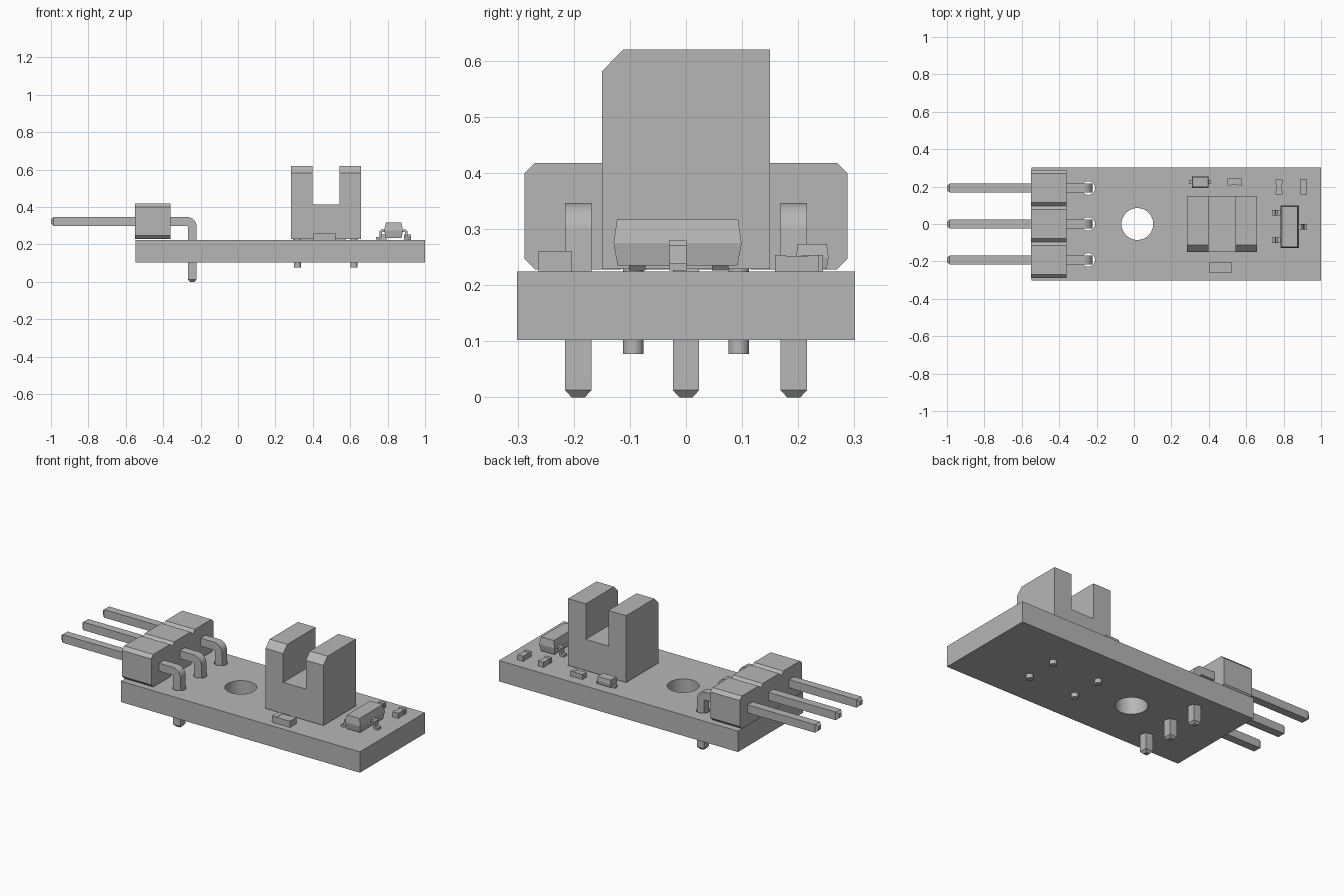
import bpy, bmesh, math
from mathutils import Vector

if "Cube" in bpy.data.objects:
    bpy.data.objects.remove(bpy.data.objects["Cube"], do_unlink=True)

grey = bpy.data.materials.new("plain grey")
grey.use_nodes = True
COLOUR = (0.47, 0.47, 0.47, 1)
grey.diffuse_color = COLOUR
grey.node_tree.nodes["Principled BSDF"].inputs["Base Color"].default_value = COLOUR


def finish(bm, name, smooth=False):
    bmesh.ops.recalc_face_normals(bm, faces=bm.faces)
    mesh = bpy.data.meshes.new(name)
    bm.to_mesh(mesh)
    bm.free()
    mesh.materials.append(grey)
    ob = bpy.data.objects.new(name, mesh)
    bpy.context.collection.objects.link(ob)
    if smooth:
        bpy.ops.object.select_all(action='DESELECT')
        bpy.context.view_layer.objects.active = ob
        ob.select_set(True)
        bpy.ops.object.shade_smooth_by_angle(angle=math.radians(30))
    return ob


def loft(name, rings, smooth=False):
    """Skin a row of equal rings and cap both ends."""
    bm = bmesh.new()
    rows = [[bm.verts.new(p) for p in ring] for ring in rings]
    n = len(rows[0])
    for a, b in zip(rows, rows[1:]):
        for i in range(n):
            j = (i + 1) % n
            bm.faces.new((a[i], a[j], b[j], b[i]))
    bm.faces.new(rows[0])
    bm.faces.new(rows[-1])
    return finish(bm, name, smooth)


def rect(x, y, z, hx, hy):
    return [(x - hx, y - hy, z), (x + hx, y - hy, z), (x + hx, y + hy, z), (x - hx, y + hy, z)]


def box(name, x0, x1, y0, y1, z0, z1):
    x, y, hx, hy = (x0 + x1) / 2, (y0 + y1) / 2, (x1 - x0) / 2, (y1 - y0) / 2
    return loft(name, [rect(x, y, z, hx, hy) for z in (z0, z1)])


def cylinder(name, x, y, r, z0, z1, n=32):
    ring = [(math.cos(i * math.tau / n) * r + x, math.sin(i * math.tau / n) * r + y) for i in range(n)]
    return loft(name, [[(*p, z) for p in ring] for z in (z0, z1)], True)


def bar(name, path, y, width, thick, tip=1.0):
    """Sweep a rectangle along an x-z path, narrowing both tips."""
    pts = [Vector(p) for p in path]
    rings = []
    for i, p in enumerate(pts):
        before = (p - pts[i - 1]).normalized() if i else (pts[1] - p).normalized()
        after = (pts[i + 1] - p).normalized() if i < len(pts) - 1 else before
        t = (before + after).normalized()
        s = tip if i in (0, len(pts) - 1) else 1
        normal = Vector((-t.y, t.x)) * thick / 2 * s / t.dot(after)
        w = width / 2 * s
        a, b = p + normal, p - normal
        rings.append([(a.x, y - w, a.y), (a.x, y + w, a.y), (b.x, y + w, b.y), (b.x, y - w, b.y)])
    return loft(name, rings, True)


def cut(target, cutter):
    mod = target.modifiers.new("cut", 'BOOLEAN')
    mod.object = cutter
    mod.solver = 'EXACT'
    cutter.hide_render = True
    cutter.hide_set(True)


TOP = 0.224
PIN_X, PITCH = -0.245, 0.192

# Circuit board with mounting hole and pin holes
board = box("circuit_board", -0.547, 1, -0.301, 0.301, 0.102, TOP)
cut(board, cylinder("mounting_hole_cutter", 0.018, 0, 0.085, 0, 0.3, 48))
for i in (-1, 0, 1):
    cut(board, cylinder("pin_hole_cutter", PIN_X, i * PITCH, 0.036, 0, 0.3))

# Pin header: chamfered blocks and bent square pins
for i in (-1, 0, 1):
    y, h, c = i * PITCH, PITCH / 2, 0.019
    z0, z1 = 0.228, 0.418
    side = [(-h, z0 + c), (-h + c, z0), (h - c, z0), (h, z0 + c),
            (h, z1 - c), (h - c, z1), (c - h, z1), (-h, z1 - c)]
    loft("header_block", [[(x, y + a, z) for a, z in side] for x in (-0.55, -0.36)])
    r, z = 0.028, 0.323
    arc = [(PIN_X - r + r * math.sin(a), z - r + r * math.cos(a))
           for a in (k * math.pi / 16 for k in range(9))]
    bar("header_pin", [(-1, z), (-0.986, z)] + arc + [(PIN_X, 0.013), (PIN_X, 0)],
        y, 0.047, 0.047, 0.5)

# Slotted sensor: U-shaped housing with chamfered front top edge
side = [(-0.15, 0.229), (0.15, 0.229), (0.15, 0.62), (-0.112, 0.62), (-0.15, 0.581)]
housing = loft("sensor_housing", [[(x, y, z) for y, z in side] for x in (0.283, 0.658)])
cut(housing, box("sensor_slot_cutter", 0.398, 0.544, -0.3, 0.3, 0.412, 0.8))
for x in (0.318, 0.62):
    for y in (-0.094, 0.094):
        cylinder("sensor_leg", x, y, 0.0185, 0.077, 0.24, 24)

# Three-legged chip with sloped sides
cx, cy = 0.832, -0.015
loft("chip_body", [rect(cx, cy, 0.235, 0.043, 0.107), rect(cx, cy, 0.275, 0.05, 0.114),
                   rect(cx, cy, 0.317, 0.041, 0.108)])
for side, y in ((-1, 0.061), (-1, -0.087), (1, -0.014)):
    path = [(0.04, 0.274), (0.062, 0.274), (0.068, 0.268), (0.071, 0.239), (0.076, 0.233), (0.094, 0.233)]
    bar("chip_lead", [(cx + side * a, z) for a, z in path], y, 0.03, 0.013)

# Small diode with sloped body and end leads
loft("diode_body", [rect(0.354, 0.225, 0.23, 0.042, 0.026), rect(0.354, 0.225, 0.25, 0.045, 0.029),
                    rect(0.354, 0.225, 0.273, 0.042, 0.026)])
box("diode_leads", 0.294, 0.413, 0.214, 0.236, TOP, 0.236)

# Chip resistors: body with slightly proud end caps
def resistor(name, x0, x1, y0, y1, top):
    e = 0.002
    if x1 - x0 > y1 - y0:
        w = (x1 - x0) / 4
        box(name + "_body", x0 + w, x1 - w, y0 + e, y1 - e, TOP, top - e)
        for a in (x0, x1 - w):
            box(name + "_cap", a, a + w, y0, y1, TOP, top)
    else:
        w = (y1 - y0) / 4
        box(name + "_body", x0 + e, x1 - e, y0 + w, y1 - w, TOP, top - e)
        for a in (y0, y1 - w):
            box(name + "_cap", x0, x1, a, a + w, TOP, top)

resistor("front_resistor", 0.404, 0.521, -0.263, -0.203, 0.261)
resistor("back_resistor", 0.5, 0.578, 0.206, 0.244, 0.254)
resistor("inner_resistor", 0.756, 0.793, 0.159, 0.237, 0.254)
resistor("outer_resistor", 0.888, 0.926, 0.159, 0.237, 0.254)
